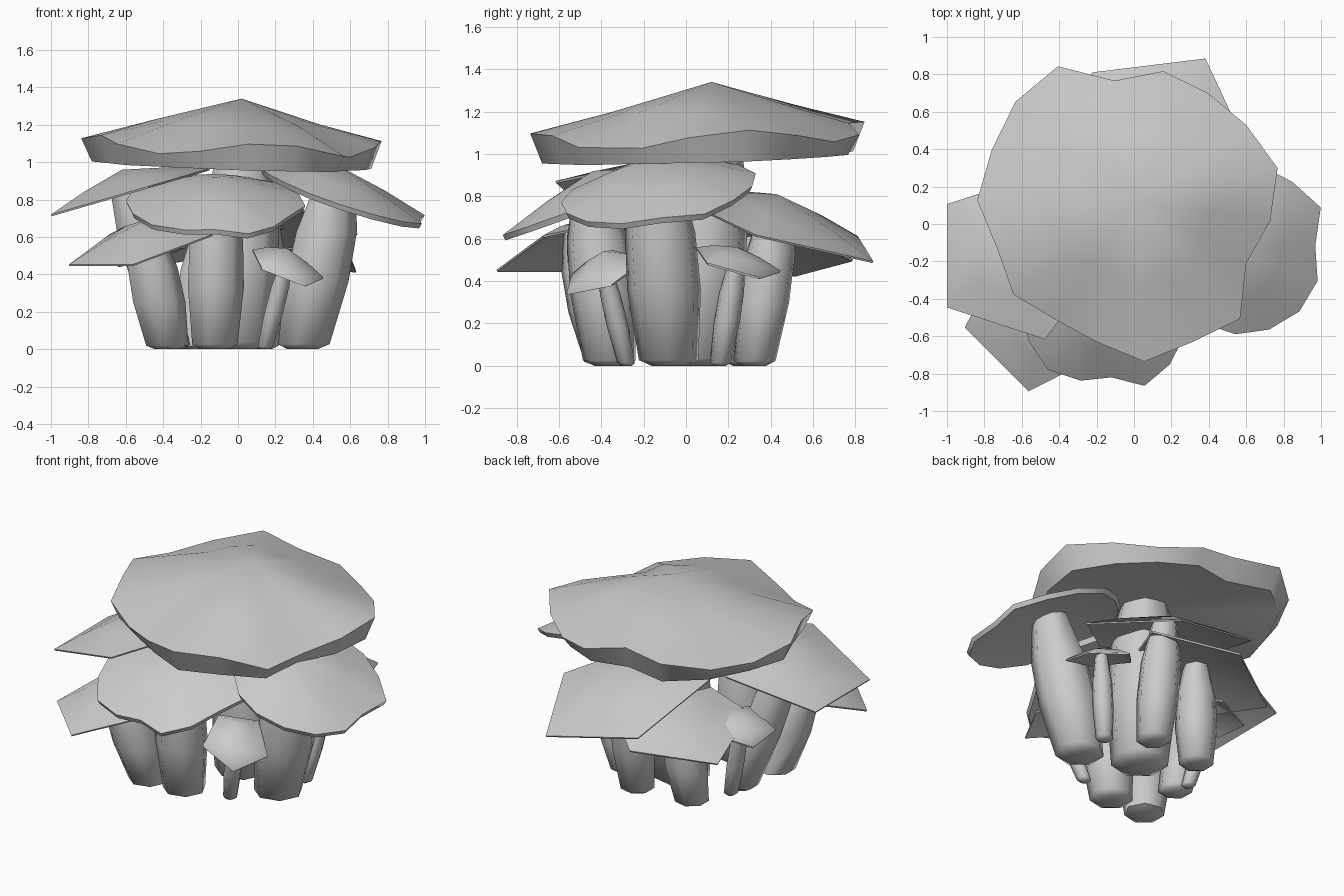
import bpy, bmesh
from math import cos, sin, tau, radians
from mathutils import Vector

cube = bpy.data.objects.get("Cube")
if cube:
    bpy.data.objects.remove(cube, do_unlink=True)

plain_grey = (0.6, 0.6, 0.6, 1)
material = bpy.data.materials.new("plain_grey")
material.use_nodes = True
material.diffuse_color = plain_grey
material.node_tree.nodes["Principled BSDF"].inputs["Base Color"].default_value = plain_grey


def finish(name, bm):
    """Turn a bmesh into a smooth-shaded object with the shared material."""
    bmesh.ops.recalc_face_normals(bm, faces=bm.faces)
    mesh = bpy.data.meshes.new(name)
    bm.to_mesh(mesh)
    bm.free()
    mesh.materials.append(material)
    part = bpy.data.objects.new(name, mesh)
    bpy.context.collection.objects.link(part)
    bpy.ops.object.select_all(action="DESELECT")
    part.select_set(True)
    bpy.context.view_layer.objects.active = part
    bpy.ops.object.shade_smooth_by_angle(angle=radians(62))


def add_ring(bm, points):
    return [bm.verts.new(point) for point in points]


def pairs(ring):
    """Neighbouring vertices around a closed ring."""
    return zip(ring, ring[1:] + ring[:1])


def bridge(bm, lower, upper):
    for (a, b), (d, c) in zip(pairs(lower), pairs(upper)):
        bm.faces.new((a, b, c, d))


def fan(bm, ring, point):
    tip = bm.verts.new(point)
    for a, b in pairs(ring):
        bm.faces.new((a, b, tip))


def build_cap(name, centre, apex, radii, turn, lean, wave, lip, hollow):
    """Leaning cap: domed top, uneven rim, thin lip and hollow underside."""
    plane, rim = [], []
    for index, radius in enumerate(radii):
        angle = radians(turn) + tau * index / len(radii)
        x, y = radius * cos(angle), radius * sin(angle)
        point = centre + Vector((x, y, lean[0] * x + lean[1] * y))
        plane.append(point)
        rim.append(point + Vector((0, 0, wave * cos(4 * angle - 1))))
    bm = bmesh.new()
    dome = add_ring(bm, [apex.lerp(p, 0.55) + Vector((0, 0, 0.01)) for p in plane])
    edge = add_ring(bm, rim)
    under = add_ring(bm, [p.lerp(centre, lip) - Vector((0, 0, lip + wave)) for p in plane])
    fan(bm, dome, apex)
    bridge(bm, dome, edge)
    bridge(bm, edge, under)
    fan(bm, under, apex - Vector((0, 0, hollow)))
    finish(name, bm)


def build_stem(name, foot, tip, thickness, sides=7):
    """Leaning faceted stem with a bevelled foot and a slight belly."""
    bm = bmesh.new()
    start = Vector((*foot, 0))
    profile = ((0, 0.5), (0.03, 0.85), (0.4, 1.05), (0.7, 1), (1, 0.65))
    rings = []
    for along, width in profile:
        middle = start.lerp(tip, along)
        spokes = [Vector((cos(tau * i / sides), sin(tau * i / sides), 0)) for i in range(sides)]
        rings.append(add_ring(bm, [middle + s * thickness * width for s in spokes]))
    for lower, upper in zip(rings, rings[1:]):
        bridge(bm, lower, upper)
    bm.faces.new(rings[0])
    bm.faces.new(rings[-1])
    finish(name, bm)


def mushroom(name, centre, radii, rise, lean, foot, thickness,
             turn=0, wave=0, lip=0.01, hollow=0.02, shift=0):
    """One cap and the stem that carries it."""
    centre = Vector(centre)
    apex = centre + Vector((shift, shift, rise))
    build_cap(name + "_cap", centre, apex, radii, turn, lean, wave, lip, hollow)
    build_stem(name + "_stem", foot, apex - Vector((0, 0, 0.05 + hollow / 2)), thickness)


def five(radius):
    """Equal radii of a five-cornered cap."""
    return [radius] * 5


# Large wavy caps
mushroom("main", centre=(-0.03, 0.07, 1.09), rise=0.25, lean=(-0.03, 0.03),
         radii=[0.76, 0.83, 0.78, 0.76, 0.77, 0.7, 0.86, 0.84, 0.8,
                0.81, 0.73, 0.76, 0.7, 0.72, 0.81, 0.78, 0.83, 0.69],
         foot=(0, 0.05), thickness=0.2, turn=-4, wave=0.04, lip=0.07, hollow=0.3, shift=0.05)
mushroom("side", centre=(0.52, -0.14, 0.84), rise=0.15, lean=(-0.32, 0.13),
         radii=[0.45, 0.53, 0.49, 0.48, 0.47, 0.43, 0.41, 0.4,
                0.4, 0.38, 0.38, 0.42, 0.45, 0.47, 0.49, 0.49],
         foot=(0.34, -0.08), thickness=0.17, turn=3, lip=0.03, hollow=0.08)
mushroom("front", centre=(-0.12, -0.44, 0.78), rise=0.14, lean=(-0.03, 0.37),
         radii=[0.48, 0.48, 0.46, 0.43, 0.41, 0.42, 0.45, 0.47,
                0.48, 0.48, 0.48, 0.43, 0.38, 0.46, 0.44, 0.42],
         foot=(-0.13, -0.36), thickness=0.15, lip=0.03, hollow=0.08)

# Five-cornered caps on thick stems
mushroom("upper_right", centre=(-0.62, -0.17, 0.83), rise=0.13, lean=(0.29, 0),
         radii=five(0.47), foot=(-0.35, -0.05), thickness=0.12)
mushroom("lower_right", centre=(-0.5, -0.49, 0.57), rise=0.12, lean=(0.25, 0.25),
         radii=five(0.41), turn=45, foot=(-0.38, -0.36), thickness=0.14)
mushroom("back", centre=(0.13, 0.43, 0.67), rise=0.14, lean=(-0.16, -0.3),
         radii=five(0.52), turn=61, foot=(0.12, 0.32), thickness=0.12)
mushroom("lower_back", centre=(-0.18, 0.35, 0.56), rise=0.11, lean=(0.26, -0.15),
         radii=five(0.44), turn=14, foot=(-0.24, 0.28), thickness=0.12)

# Small caps on slender stems
mushroom("small_front", centre=(0.26, -0.39, 0.44), rise=0.1, lean=(-0.35, 0.35),
         radii=five(0.2), turn=12, foot=(0.14, -0.28), thickness=0.05)
mushroom("small_left", centre=(0.45, 0.24, 0.49), rise=0.07, lean=(-0.25, -0.25),
         radii=five(0.21), turn=30, foot=(0.36, 0.16), thickness=0.06)
mushroom("small_right", centre=(-0.48, 0.12, 0.5), rise=0.07, lean=(0.25, -0.1),
         radii=five(0.2), foot=(-0.36, 0.06), thickness=0.05)
